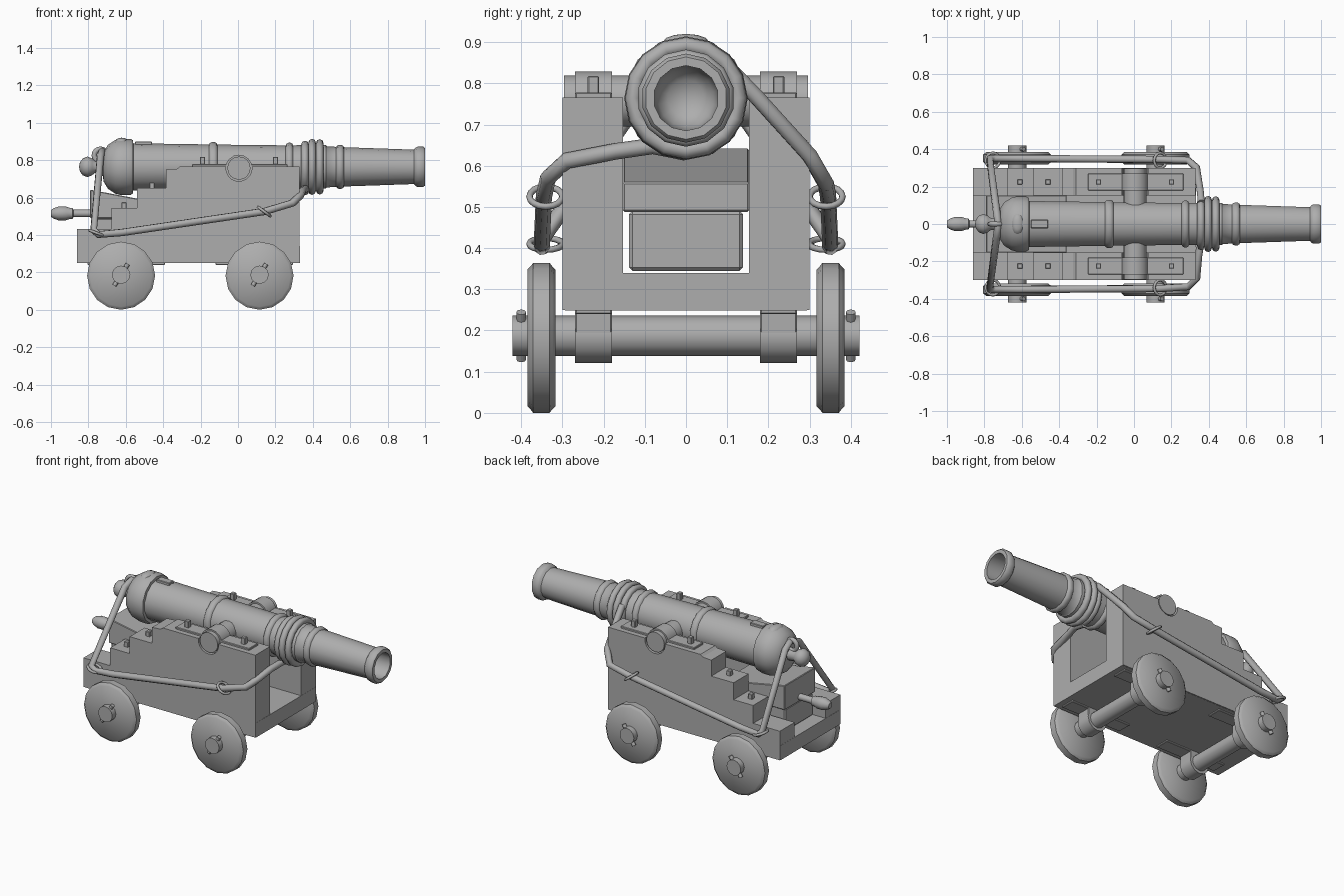
import bpy, bmesh
from math import pi, cos, sin, radians
from mathutils import Matrix, Vector

if "Cube" in bpy.data.objects:
    bpy.data.objects.remove(bpy.data.objects["Cube"])

AXIS_Z = 0.764
IRON = bpy.data.materials.new("dark_grey")
IRON.diffuse_color = (0.42, 0.42, 0.42, 1)
IRON.use_nodes = True
IRON.node_tree.nodes["Principled BSDF"].inputs["Base Color"].default_value = IRON.diffuse_color


def activate(ob):
    bpy.ops.object.select_all(action='DESELECT')
    ob.select_set(True)
    bpy.context.view_layer.objects.active = ob


def finish(name, bm, smooth=True):
    bmesh.ops.recalc_face_normals(bm, faces=bm.faces)
    me = bpy.data.meshes.new(name)
    bm.to_mesh(me)
    bm.free()
    me.materials.append(IRON)
    ob = bpy.data.objects.new(name, me)
    bpy.context.collection.objects.link(ob)
    if smooth:
        activate(ob)
        bpy.ops.object.shade_smooth_by_angle(angle=radians(47))
    return ob


def lathe(name, prof, origin, axis='X', n=14, turn=0.0):
    """Revolve (position, radius) pairs around an axis through origin."""
    bm = bmesh.new()
    vs = [bm.verts.new((p, 0, r)) for p, r in prof]
    es = [bm.edges.new(e) for e in zip(vs, vs[1:])]
    bmesh.ops.spin(bm, geom=vs + es, cent=(0, 0, 0), axis=(1, 0, 0), angle=2 * pi, steps=n)
    bmesh.ops.remove_doubles(bm, verts=bm.verts, dist=1e-5)
    m = Matrix.Rotation(turn, 4, 'X')
    if axis == 'Y':
        m = Matrix.Rotation(pi / 2, 4, 'Z') @ m
    elif isinstance(axis, Vector):
        m = axis.to_track_quat('X', 'Z').to_matrix().to_4x4() @ m
    bmesh.ops.transform(bm, matrix=Matrix.Translation(origin) @ m, verts=bm.verts)
    return finish(name, bm)


def rod(name, a, b, r, origin, axis='Y', n=12):
    return lathe(name, [(a, 0), (a, r), (b, r), (b, 0)], origin, axis, n)


def extrude(name, pts, y0, y1, bevel=0.004):
    """Extrude an (x, z) outline from y0 to y1."""
    bm = bmesh.new()
    f = bm.faces.new([bm.verts.new((x, y0, z)) for x, z in pts])
    g = bmesh.ops.extrude_face_region(bm, geom=[f])
    vs = [v for v in g['geom'] if isinstance(v, bmesh.types.BMVert)]
    bmesh.ops.translate(bm, verts=vs, vec=(0, y1 - y0, 0))
    if bevel:
        bmesh.ops.bevel(bm, geom=bm.edges[:], offset=bevel, segments=1, affect='EDGES')
    return finish(name, bm, False)


def box(name, x0, x1, y0, y1, z0, z1, bevel=0.003):
    return extrude(name, [(x0, z0), (x1, z0), (x1, z1), (x0, z1)], y0, y1, bevel)


def torus(name, loc, normal, R, r, n=16):
    prof = [(r * sin(2 * pi * i / 8), R + r * cos(2 * pi * i / 8)) for i in range(9)]
    return lathe(name, prof, loc, Vector(normal), n)


def rope(name, pts, r=0.02):
    cu = bpy.data.curves.new(name, 'CURVE')
    cu.dimensions = '3D'
    cu.bevel_depth, cu.bevel_resolution, cu.use_fill_caps = r, 2, True
    cu.materials.append(IRON)
    sp = cu.splines.new('POLY')
    sp.points.add(len(pts) - 1)
    for p, c in zip(sp.points, pts):
        p.co = (*c, 1)
    ob = bpy.data.objects.new(name, cu)
    bpy.context.collection.objects.link(ob)
    activate(ob)
    bpy.ops.object.convert(target='MESH')
    bpy.ops.object.shade_smooth_by_angle(angle=radians(75))


# Barrel with breech, knob and bore
lathe("barrel", [
    (-0.85, 0), (-0.845, 0.025), (-0.83, 0.045), (-0.805, 0.055), (-0.78, 0.045), (-0.765, 0.032),
    (-0.725, 0.036), (-0.718, 0.08), (-0.695, 0.118), (-0.655, 0.144), (-0.63, 0.15), (-0.575, 0.15),
    (-0.562, 0.143), (-0.56, 0.126), (-0.155, 0.12), (-0.15, 0.128), (-0.14, 0.132), (-0.125, 0.132),
    (-0.115, 0.128), (-0.11, 0.119), (0.255, 0.115), (0.26, 0.124), (0.27, 0.129), (0.28, 0.129),
    (0.29, 0.124), (0.295, 0.115), (0.33, 0.116), (0.47, 0.116), (0.475, 0.11), (0.525, 0.107),
    (0.53, 0.114), (0.54, 0.118), (0.553, 0.118), (0.563, 0.112), (0.566, 0.105), (0.94, 0.092),
    (0.95, 0.103), (0.96, 0.108), (0.99, 0.108), (1.0, 0.1), (1.0, 0.079),
    (0.66, 0.077), (0.625, 0.068), (0.6, 0.045), (0.59, 0)], (0, 0, AXIS_Z))
rod("trunnion", -0.296, 0.296, 0.062, (0.005, 0, 0.757), n=16)
box("vent_plate", -0.55, -0.46, -0.023, 0.023, 0.87, 0.9)

# Raised vent patch on the breech
bm = bmesh.new()
bmesh.ops.create_uvsphere(bm, u_segments=12, v_segments=6, radius=1,
    matrix=Matrix.Translation((-0.622, 0, 0.9)) @ Matrix.Diagonal((0.034, 0.056, 0.02, 1)))
finish("vent_patch", bm)

# Carriage floor, bed and elevating wedge
box("carriage_floor", -0.861, 0.331, -0.294, 0.294, 0.249, 0.34, 0)
box("wedge_bed", -0.785, -0.4, -0.138, 0.138, 0.345, 0.49, 0.008)
extrude("elevating_wedge", [(-0.79, 0.488), (-0.36, 0.488), (-0.36, 0.56), (-0.79, 0.642)], -0.153, 0.153)
lathe("wedge_handle", [(-1.0, 0), (-1.0, 0.018), (-0.985, 0.028), (-0.96, 0.037), (-0.92, 0.037),
    (-0.9, 0.03), (-0.885, 0.03), (-0.88, 0.02), (-0.78, 0.02), (-0.78, 0)], (0, 0, 0.515), n=12)

# Stepped cheek outline with a round notch for the trunnion
notch = [(0.005 + 0.07 * cos(a), 0.757 - 0.07 * sin(a)) for a in [pi * i / 10 for i in range(11)]]
cheek = [(-0.86, 0.25), (0.33, 0.25), (0.33, 0.766), (0.075, 0.766)] + notch + [
    (-0.065, 0.766), (-0.31, 0.766), (-0.325, 0.754), (-0.385, 0.75), (-0.385, 0.65), (-0.54, 0.65),
    (-0.54, 0.544), (-0.675, 0.544), (-0.675, 0.432), (-0.86, 0.432)]
for s, side in ((-1, "near"), (1, "far")):
    # Cheek, cap strap and bolts
    y0, y1 = sorted((s * 0.153, s * 0.3))
    extrude("cheek_" + side, cheek, y0, y1, 0.0)
    c0, c1 = sorted((s * 0.18, s * 0.269))
    box("cap_plate_" + side, -0.245, 0.265, c0, c1, 0.76, 0.778)
    rod("cap_band_" + side, c0, c1, 0.072, (0.005, 0, 0.757), n=16)
    for x, z in ((-0.19, 0.818), (0.2, 0.818), (-0.46, 0.68), (-0.61, 0.575)):
        box("bolt_" + side, x - 0.014, x + 0.014, s * 0.225 - 0.014, s * 0.225 + 0.014, z - 0.05, z)
    # Wheels, axle brackets and linch pins
    for x, inner in ((-0.625, 1), (0.115, -1)):
        lathe("wheel_" + side, [(-0.034, 0), (-0.034, 0.166), (-0.026, 0.174), (-0.02, 0.182),
            (0.02, 0.182), (0.026, 0.174), (0.034, 0.166), (0.034, 0)],
            (x, s * 0.351, 0.182), 'Y', 16)
        rod("axle_band_" + side, c0, c1, 0.066, (x, 0, 0.187))
        box("axle_block_" + side, x - 0.064, x + 0.064, c0, c1, 0.187, 0.255)
        f0, f1 = sorted((x - inner * 0.18, x + inner * 0.235))
        box("axle_flange_" + side, f0, f1, c0, c1, 0.24, 0.256)
        rod("linch_pin_" + side, -0.068, 0.068, 0.012, (x, s * 0.4, 0.187), Vector((0.5, 0, 0.8)), 8)
    # Rings that hold the rope
    torus("front_ring_" + side, (0.14, s * 0.34, 0.525), (0.6, 0, 0.8), 0.04, 0.008)
    torus("rear_ring_" + side, (-0.755, s * 0.34, 0.41), (0.35, 0, 0.93), 0.04, 0.008)

for x in (-0.625, 0.115):
    rod("axle", -0.421, 0.421, 0.049, (x, 0, 0.187))

# Breeching rope, lug ring and coils about the barrel
torus("neck_ring", (-0.735, 0, 0.825), (0, 1, 0), 0.034, 0.014)
rope("breeching_rope", [
    (0.36, 0.0, 0.632), (0.36, -0.08, 0.648), (0.345, -0.17, 0.635), (0.335, -0.29, 0.612),
    (0.29, -0.335, 0.57), (0.14, -0.345, 0.525), (-0.62, -0.35, 0.413), (-0.745, -0.35, 0.402),
    (-0.772, -0.348, 0.425), (-0.735, -0.07, 0.82), (-0.725, 0, 0.85), (-0.735, 0.07, 0.82),
    (-0.772, 0.348, 0.425), (-0.745, 0.35, 0.402), (-0.62, 0.35, 0.413), (0.14, 0.345, 0.525),
    (0.29, 0.34, 0.555), (0.335, 0.3, 0.625), (0.355, 0.17, 0.768), (0.36, 0.115, 0.825)])
for x, R in ((0.358, 0.12), (0.396, 0.13), (0.437, 0.128)):
    torus("rope_coil", (x, 0, AXIS_Z), (1, 0, 0), R, 0.02)
